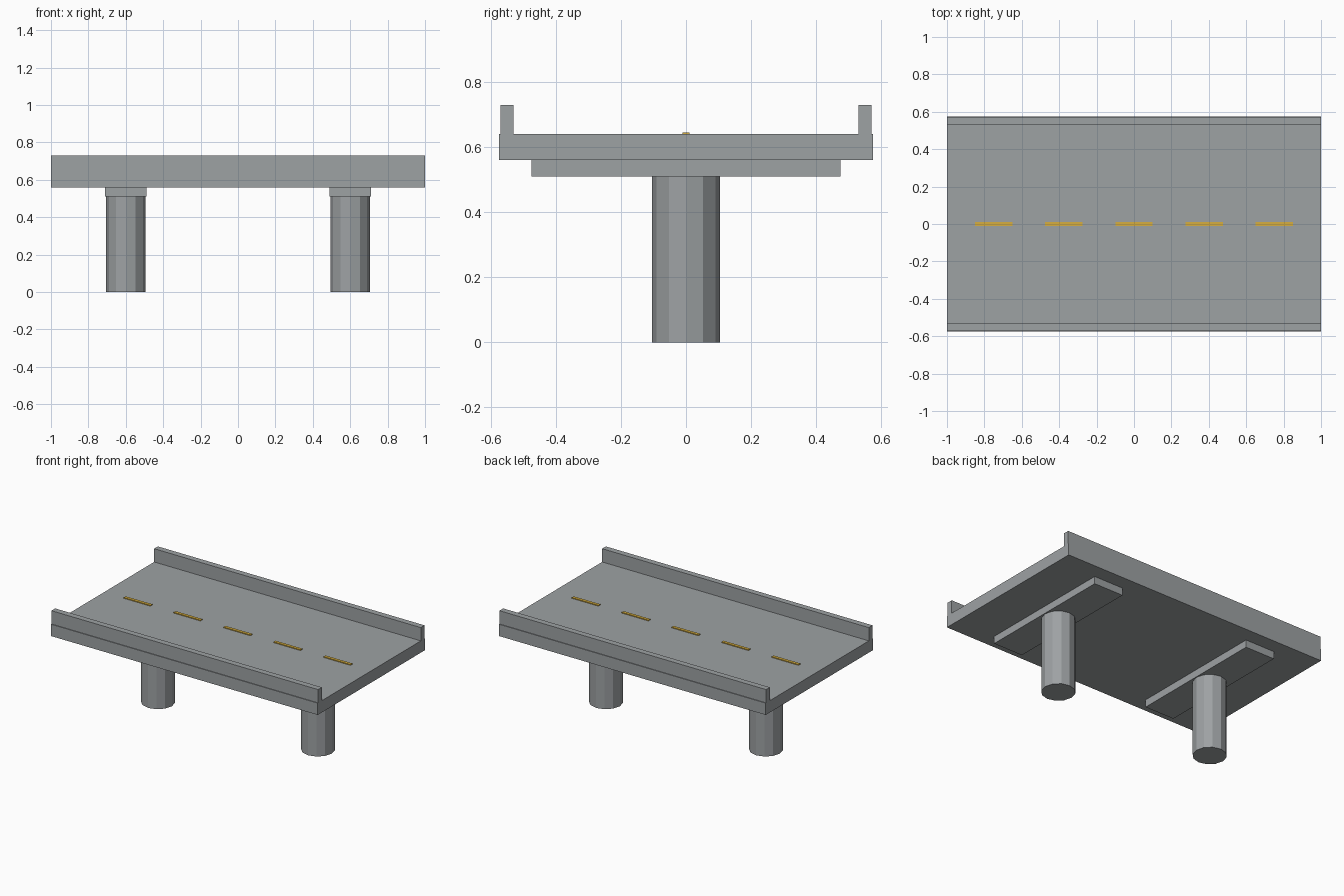
import bpy

if "Cube" in bpy.data.objects:
    bpy.data.objects.remove(bpy.data.objects["Cube"])


def material(name, rgb):
    m = bpy.data.materials.new(name)
    m.diffuse_color = (*rgb, 1.0)
    m.use_nodes = True
    m.node_tree.nodes["Principled BSDF"].inputs["Base Color"].default_value = m.diffuse_color
    return m


concrete = material("concrete grey", (0.34, 0.36, 0.37))
paint = material("lane yellow", (0.68, 0.43, 0.05))


def box(name, x, y, z, mat):
    """Box from (min, max) ranges on each axis."""
    bpy.ops.mesh.primitive_cube_add(
        size=1, location=[(a + b) / 2 for a, b in (x, y, z)])
    ob = bpy.context.object
    ob.name = name
    ob.scale = [b - a for a, b in (x, y, z)]
    bpy.ops.object.transform_apply(location=False, rotation=False, scale=True)
    ob.data.materials.append(mat)
    return ob


DECK_BOTTOM, DECK_TOP = 0.56, 0.64
CAP_BOTTOM = 0.51

# Road deck
box("deck", (-1, 1), (-0.575, 0.575), (DECK_BOTTOM, DECK_TOP), concrete)

# Side barriers
for side, y in (("front", -0.55), ("back", 0.55)):
    box(f"{side}_barrier", (-1, 1), (y - 0.02, y + 0.02),
        (DECK_TOP, 0.73), concrete)

# Piers: a cross cap on a twelve-sided column
for side, x in (("left", -0.6), ("right", 0.6)):
    box(f"{side}_pier_cap", (x - 0.11, x + 0.11), (-0.475, 0.475),
        (CAP_BOTTOM, DECK_BOTTOM), concrete)
    bpy.ops.mesh.primitive_cylinder_add(
        vertices=12, radius=0.105, depth=CAP_BOTTOM,
        location=(x, 0, CAP_BOTTOM / 2))
    column = bpy.context.object
    column.name = f"{side}_column"
    column.data.materials.append(concrete)

# Dashed centre line
for i in range(5):
    x = (i - 2) * 0.375
    box(f"lane_dash_{i + 1}", (x - 0.1, x + 0.1), (-0.01, 0.01),
        (DECK_TOP, DECK_TOP + 0.006), paint)
